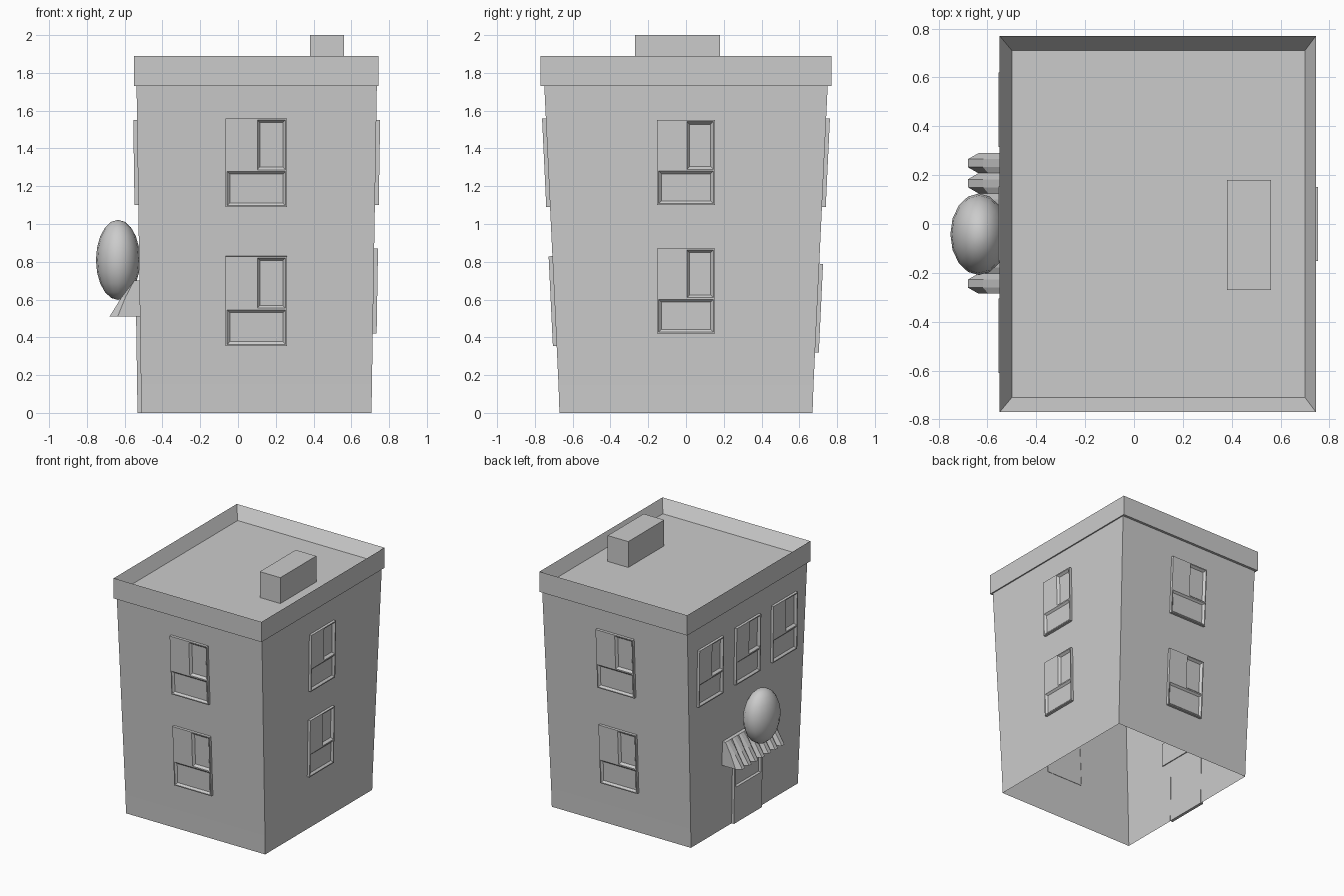
import bpy, bmesh
from mathutils import Matrix, Vector

if "Cube" in bpy.data.objects:
    bpy.data.objects.remove(bpy.data.objects["Cube"])


def finish(name, bm, recalc=True):
    if recalc:
        bmesh.ops.recalc_face_normals(bm, faces=bm.faces)
    mesh = bpy.data.meshes.new(name)
    bm.to_mesh(mesh)
    bm.free()
    obj = bpy.data.objects.new(name, mesh)
    bpy.context.collection.objects.link(obj)
    return obj


def loft(name, rings, cap_start=False, cap_end=False):
    """Bridge equal-length closed loops of points."""
    bm = bmesh.new()
    loops = [[bm.verts.new(p) for p in ring] for ring in rings]
    n = len(loops[0])
    for a, b in zip(loops, loops[1:]):
        for i in range(n):
            j = (i + 1) % n
            bm.faces.new((a[i], a[j], b[j], b[i]))
    if cap_start:
        bm.faces.new(loops[0][::-1])
    if cap_end:
        bm.faces.new(loops[-1])
    return finish(name, bm)


def rect(x0, x1, y0, y1, z):
    return [(x0, y0, z), (x1, y0, z), (x1, y1, z), (x0, y1, z)]


# Leaning walls: outward direction, offset at ground, slope
WALLS = {
    "front": (Vector((0, -1, 0)), 0.668, 0.0475),
    "back": (Vector((0, 1, 0)), 0.668, 0.0475),
    "left": (Vector((-1, 0, 0)), 0.512, 0.0145),
    "right": (Vector((1, 0, 0)), 0.707, 0.0165),
}


def wall_matrix(side, along, z):
    """Local x along the wall, y up the wall, z outward."""
    n, off, slope = WALLS[side]
    up = (Vector((0, 0, 1)) + n * slope).normalized()
    out = (n - Vector((0, 0, slope))).normalized()
    u = up.cross(out)
    pos = n * (off + slope * z) + Vector((abs(n.y), abs(n.x), 0)) * along
    pos.z = z
    return Matrix.Translation(pos) @ Matrix((u, up, out)).transposed().to_4x4()


def panelled_frame(name, side, along, z, us, vs, openings, height=0.02, bevel=0.014):
    """Raised grid panel; each opening (columns, rows, depth) is inset."""
    bm = bmesh.new()
    grid = [[bm.verts.new((u, v, height)) for u in us] for v in vs]
    cells = {}
    for r in range(len(vs) - 1):
        for c in range(len(us) - 1):
            cells[c, r] = bm.faces.new((grid[r][c], grid[r][c + 1],
                                        grid[r + 1][c + 1], grid[r + 1][c]))
    border = [e for e in bm.edges if e.is_boundary]
    for cols, rows, depth in openings:
        faces = [cells[c, r] for c in cols for r in rows]
        bmesh.ops.inset_region(bm, faces=faces, thickness=bevel, depth=-depth,
                               use_even_offset=True)
    # Sides running back into the wall
    ext = bmesh.ops.extrude_edge_only(bm, edges=border)
    for v in ext["geom"]:
        if isinstance(v, bmesh.types.BMVert):
            v.co.z = -0.003
    bm.transform(wall_matrix(side, along, z))
    return finish(name, bm)


def window(name, side, along, z0, z1, w):
    h, f, m = (z1 - z0) / 2, 0.008, 0.005
    us = [-w / 2, -w / 2 + f, -m, m, w / 2 - f, w / 2]
    sash = -h + 0.4 * 2 * h
    vs = [-h, -h + f, sash, sash + 0.01, h - f, h]
    panelled_frame(name, side, along, (z0 + z1) / 2, us, vs, [
        ([1], [3], 0.018), ([3], [3], 0.018), ([1, 2, 3], [1], 0.014)])


# Main walls, open underneath
loft("walls", [
    rect(-0.512, 0.707, -0.67, 0.67, 0),
    rect(-0.514, 0.709, -0.675, 0.675, 0.15),
    rect(-0.537, 0.735, -0.75, 0.75, 1.73)])

# Parapet with sloping inner sides and the roof floor
loft("parapet_roof", [
    rect(-0.537, 0.735, -0.75, 0.75, 1.73),
    rect(-0.55, 0.745, -0.77, 0.77, 1.73),
    rect(-0.55, 0.745, -0.77, 0.77, 1.89),
    rect(-0.50, 0.70, -0.71, 0.71, 1.795)], cap_end=True)

# Rooftop box
loft("roof_box", [rect(0.38, 0.56, -0.27, 0.18, z) for z in (1.79, 2.0)], True, True)

# Windows
for label, z0, z1 in (("upper", 1.09, 1.56), ("lower", 0.355, 0.83)):
    window("front_window_" + label, "front", 0.097, z0, z1, 0.325)
for label, z0, z1 in (("upper", 1.09, 1.56), ("lower", 0.32, 0.79)):
    window("back_window_" + label, "back", 0.097, z0, z1, 0.325)
for label, z0, z1 in (("upper", 1.10, 1.55), ("lower", 0.42, 0.87)):
    window("right_window_" + label, "right", 0.0, z0, z1, 0.305)
for i, y in enumerate((-0.457, 0.002, 0.467)):
    window("left_window_%d" % i, "left", y, 1.10, 1.55, 0.305)

# Door with two recessed panels
panelled_frame("door", "left", -0.015, 0.255,
               [-0.175, -0.155, 0.155, 0.175],
               [-0.255, -0.24, 0.0, 0.03, 0.235, 0.255],
               [([1], [1], 0.014), ([1], [3], 0.014)], bevel=0.008)

# Scalloped awning: ridges and valleys across its width
LOBES, Y0, Y1 = 7, -0.285, 0.29
step = (Y1 - Y0) / LOBES


def awning_section(y, ridge):
    outline = [(-0.512, 0.70), (-0.55, 0.70),
               (-0.618 if ridge else -0.597, 0.61),
               (-0.68 if ridge else -0.637, 0.51), (-0.512, 0.51)]
    return [(x, y, z) for x, z in outline]


sections = [awning_section(Y0, False)]
for i in range(LOBES):
    for t, ridge in ((0.3, True), (0.7, True), (1.0, False)):
        sections.append(awning_section(Y0 + (i + t) * step, ridge))
loft("awning", sections, True, True)

# Oval ornament above the awning
bm = bmesh.new()
bmesh.ops.create_uvsphere(bm, u_segments=16, v_segments=10, radius=1)
bm.transform(Matrix.Translation((-0.635, -0.042, 0.81))
             @ Matrix.Diagonal((0.117, 0.167, 0.212, 1)))
for f in bm.faces:
    f.smooth = True
finish("oval_ornament", bm)
